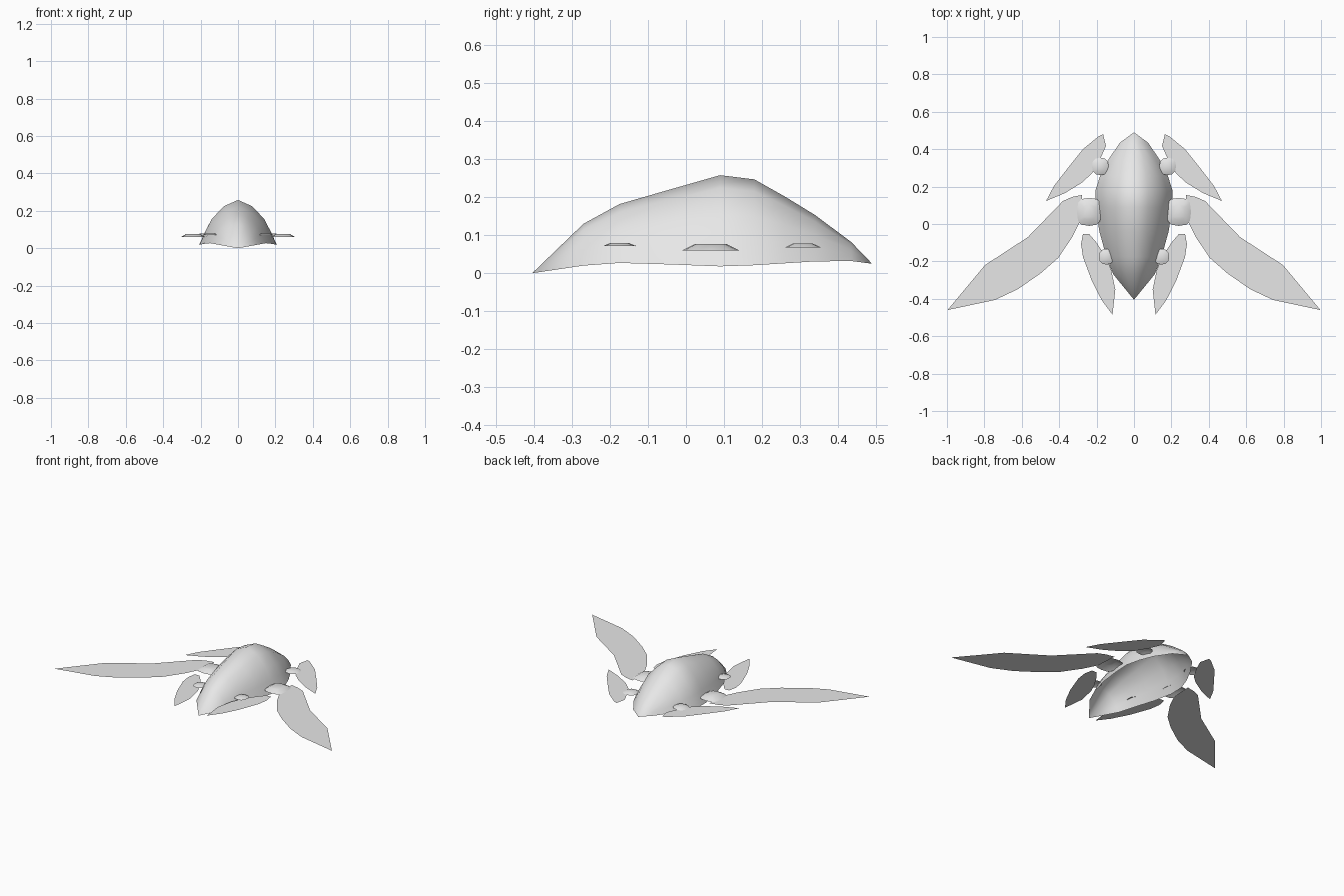
import bpy, math

if "Cube" in bpy.data.objects:
    bpy.data.objects.remove(bpy.data.objects["Cube"])

grey = bpy.data.materials.new("light grey")
grey.diffuse_color = (0.8, 0.8, 0.8, 1)
grey.use_nodes = True
grey.node_tree.nodes["Principled BSDF"].inputs["Base Color"].default_value = grey.diffuse_color


def make(name, verts, faces, smooth=False):
    mesh = bpy.data.meshes.new(name)
    mesh.from_pydata(verts, [], faces)
    mesh.materials.append(grey)
    for p in mesh.polygons:
        p.use_smooth = smooth
    obj = bpy.data.objects.new(name, mesh)
    bpy.context.collection.objects.link(obj)
    return obj


# Body shell, open below: stations of (y, half width, rim z, ridge z)
stations = [(-0.27, 0.11, 0.02, 0.13), (-0.175, 0.148, 0.027, 0.182),
            (-0.04, 0.185, 0.023, 0.221), (0.09, 0.205, 0.018, 0.258),
            (0.18, 0.206, 0.021, 0.247), (0.26, 0.18, 0.026, 0.202),
            (0.34, 0.14, 0.031, 0.153), (0.435, 0.075, 0.032, 0.082)]
half = [(1, 0), (0.85, 0.3), (0.69, 0.57), (0.37, 0.86)]
section = half + [(0, 1)] + [(-x, z) for x, z in reversed(half)]
n = len(section)
verts = [(sx * w, y, lo + sz * (hi - lo))
         for y, w, lo, hi in stations for sx, sz in section]
front, back = len(verts), len(verts) + 1
verts += [(0, -0.405, 0), (0, 0.49, 0.025)]
faces = []
for i in range(len(stations) - 1):
    for j in range(n - 1):
        a = i * n + j
        faces.append((a, a + n, a + n + 1, a + 1))
last = (len(stations) - 1) * n
for j in range(n - 1):
    faces.append((front, j, j + 1))
    faces.append((back, last + j + 1, last + j))
make("body_shell", verts, faces, True)


# Flat blade from a right-hand outline
def blade(name, outline, z, side):
    pts = [(x * side, y, z) for x, y in outline]
    area = sum(p[0] * q[1] - q[0] * p[1] for p, q in zip(pts, pts[1:] + pts[:1]))
    if area < 0:
        pts.reverse()
    make(name, pts, [tuple(range(len(pts)))])


# Low rounded joint with a flat top
def joint(name, x, y, rx, ry, z0, z1, power, side, seg=12):
    def ring(scale, z):
        out = []
        for k in range(seg):
            c, s = math.cos(k * math.tau / seg), math.sin(k * math.tau / seg)
            out.append((side * x + rx * scale * math.copysign(abs(c) ** power, c),
                        y + ry * scale * math.copysign(abs(s) ** power, s), z))
        return out
    v = ring(1, z0) + ring(0.55, z1)
    f = [(k, (k + 1) % seg, seg + (k + 1) % seg, seg + k) for k in range(seg)]
    f.append(tuple(range(seg, 2 * seg)))
    make(name, v, f, True)


wing = [(0.278, 0.155), (0.33, 0.145), (0.38, 0.123), (0.567, -0.07),
        (0.797, -0.22), (0.997, -0.46), (0.743, -0.406), (0.62, -0.348),
        (0.497, -0.262), (0.406, -0.182), (0.33, -0.07), (0.285, 0.02)]
rear = [(0.165, 0.48), (0.15, 0.417), (0.18, 0.35), (0.225, 0.27),
        (0.28, 0.22), (0.37, 0.165), (0.47, 0.123), (0.428, 0.203),
        (0.353, 0.3), (0.273, 0.4), (0.19, 0.468)]
fore = [(0.273, -0.053), (0.24, -0.053), (0.2, -0.1), (0.155, -0.17),
        (0.123, -0.24), (0.1, -0.35), (0.115, -0.485), (0.171, -0.41),
        (0.225, -0.305), (0.273, -0.176), (0.283, -0.107)]

# Mirrored blades and joints
for label, side in (("right", 1), ("left", -1)):
    blade("large_blade_" + label, wing, 0.06, side)
    blade("rear_blade_" + label, rear, 0.067, side)
    blade("front_blade_" + label, fore, 0.062, side)
    joint("large_joint_" + label, 0.24, 0.065, 0.065, 0.075, 0.06, 0.077, 0.65, side)
    joint("rear_joint_" + label, 0.18, 0.308, 0.045, 0.047, 0.068, 0.078, 0.85, side)
    joint("front_joint_" + label, 0.148, -0.175, 0.04, 0.042, 0.072, 0.08, 0.85, side)
